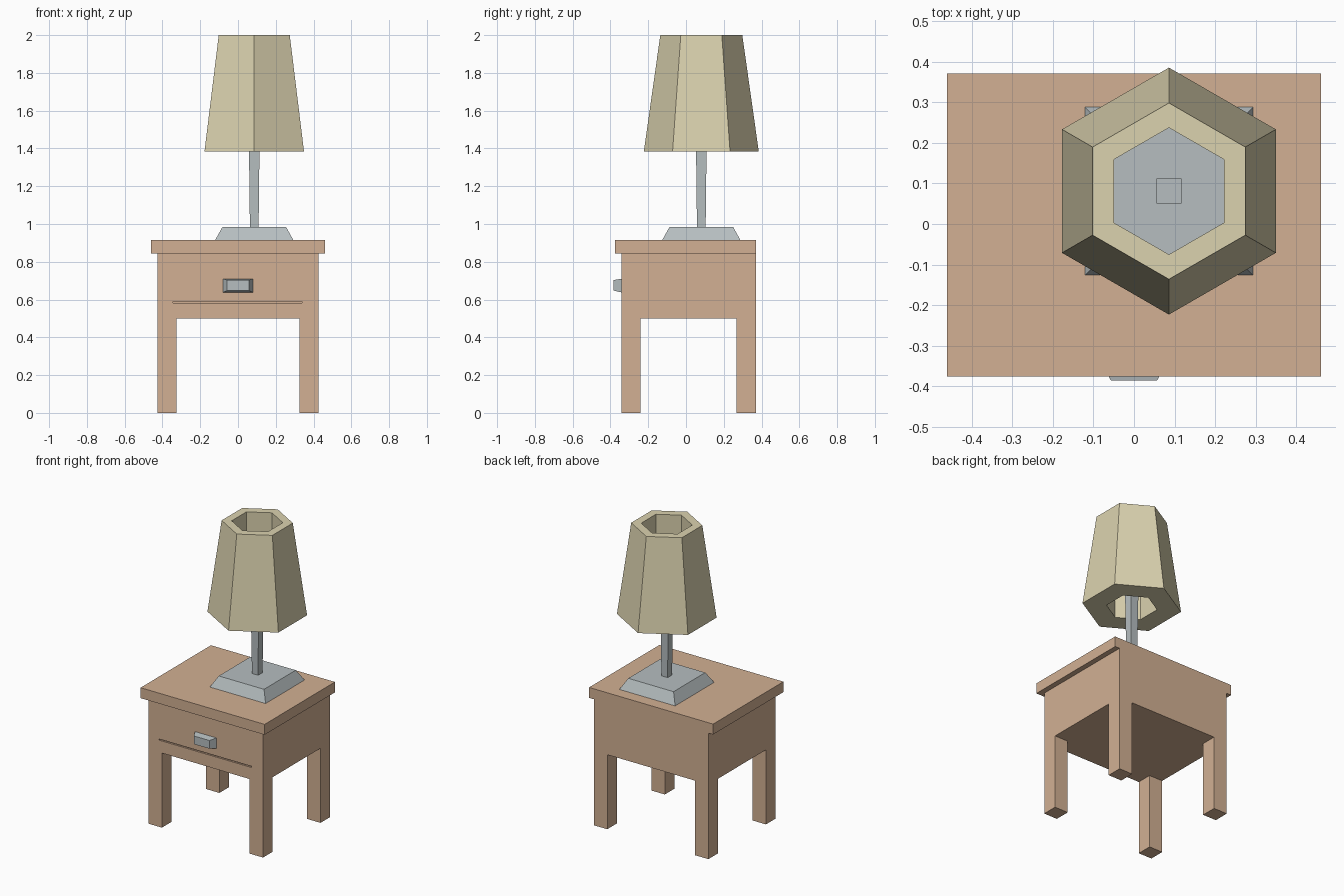
import bpy, bmesh, math

cube = bpy.data.objects.get("Cube")
if cube:
    bpy.data.objects.remove(cube, do_unlink=True)


def material(name, rgb):
    m = bpy.data.materials.new(name)
    m.use_nodes = True
    m.diffuse_color = (*rgb, 1)
    m.node_tree.nodes["Principled BSDF"].inputs["Base Color"].default_value = (*rgb, 1)
    return m


wood = material("wood", (0.645, 0.434, 0.292))
metal = material("grey metal", (0.468, 0.515, 0.527))
fabric = material("cream fabric", (0.708, 0.645, 0.429))


def finish(name, bm, mat):
    bmesh.ops.recalc_face_normals(bm, faces=bm.faces)
    me = bpy.data.meshes.new(name)
    bm.to_mesh(me)
    bm.free()
    me.materials.append(mat)
    ob = bpy.data.objects.new(name, me)
    bpy.context.collection.objects.link(ob)
    return ob


def rect(x0, x1, y0, y1, z):
    return [(x0, y0, z), (x1, y0, z), (x1, y1, z), (x0, y1, z)]


def polygon(cx, cy, r, sides, turn, z):
    angles = [turn + math.tau * i / sides for i in range(sides)]
    return [(cx + r * math.cos(a), cy + r * math.sin(a), z) for a in angles]


def loft(name, rings, mat, closed_loop=False):
    """Skin a list of rings; cap the ends, or join last to first."""
    bm = bmesh.new()
    loops = [[bm.verts.new(p) for p in ring] for ring in rings]
    pairs = list(zip(loops, loops[1:]))
    if closed_loop:
        pairs.append((loops[-1], loops[0]))
    else:
        bm.faces.new(loops[0])
        bm.faces.new(loops[-1])
    for a, b in pairs:
        for i in range(len(a)):
            j = (i + 1) % len(a)
            bm.faces.new((a[i], a[j], b[j], b[i]))
    return finish(name, bm, mat)


# Table body: a 3x3 floor grid raised into a box, corners drawn down into legs
LEG_Z, BODY_Z, TOP_Z = 0.5, 0.845, 0.915
xs, ys = (-0.425, -0.325, 0.325, 0.425), (-0.342, -0.24, 0.267, 0.37)
bm = bmesh.new()
grid = [[bm.verts.new((x, y, LEG_Z)) for y in ys] for x in xs]
cells = {(i, j): bm.faces.new((grid[i][j], grid[i + 1][j], grid[i + 1][j + 1], grid[i][j + 1]))
         for i in range(3) for j in range(3)}
corners = [cells[i, j] for i in (0, 2) for j in (0, 2)]


def extrude(faces, dz, keep):
    geom = bmesh.ops.extrude_face_region(bm, geom=faces, use_keep_orig=keep)["geom"]
    verts = [v for v in geom if isinstance(v, bmesh.types.BMVert)]
    bmesh.ops.translate(bm, verts=verts, vec=(0, 0, dz))


extrude(list(cells.values()), BODY_Z - LEG_Z, True)
for corner in corners:
    extrude([corner], -LEG_Z, False)
    if corner.is_valid and abs(corner.calc_center_median().z - LEG_Z) < 0.001:
        bm.faces.remove(corner)
bmesh.ops.dissolve_limit(bm, angle_limit=0.01, verts=bm.verts, edges=bm.edges)
body = finish("table_body_and_legs", bm, wood)

# Drawer slit in the front
cutter = loft("drawer_slit_cutter", [rect(-0.345, 0.34, -0.4, -0.33, z) for z in (0.581, 0.589)], wood)
cutter.hide_render = True
cutter.hide_set(True)
cut = body.modifiers.new("drawer_slit", "BOOLEAN")
cut.operation, cut.solver, cut.object = "DIFFERENCE", "EXACT", cutter

# Table top, flush at the back
loft("table_top", [rect(-0.46, 0.46, -0.375, 0.37, z) for z in (BODY_Z, TOP_Z)], wood)

# Drawer handle, tapering outwards
loft("drawer_handle",
     [[(-w, y, lo), (w, y, lo), (w, y, hi), (-w, y, hi)]
      for w, y, lo, hi in ((0.08, -0.342, 0.638, 0.71), (0.057, -0.385, 0.648, 0.703))], metal)

# Lamp: square base, flaring square stem, hexagonal shade with a straight bore
LX, LY = 0.086, 0.081


def square(half, z):
    return rect(LX - half, LX + half, LY - half, LY + half, z)


def hexagon(r, z):
    return polygon(LX, LY, r, 6, math.pi / 2, z)


loft("lamp_base", [square(0.207, TOP_Z), square(0.168, 0.985)], metal)
loft("lamp_stem", [square(0.023, 0.985), square(0.031, 1.68)], metal)
loft("lamp_shade", [hexagon(0.304, 1.385), hexagon(0.217, 2.0),
                    hexagon(0.156, 2.0), hexagon(0.156, 1.385)], fabric, True)
